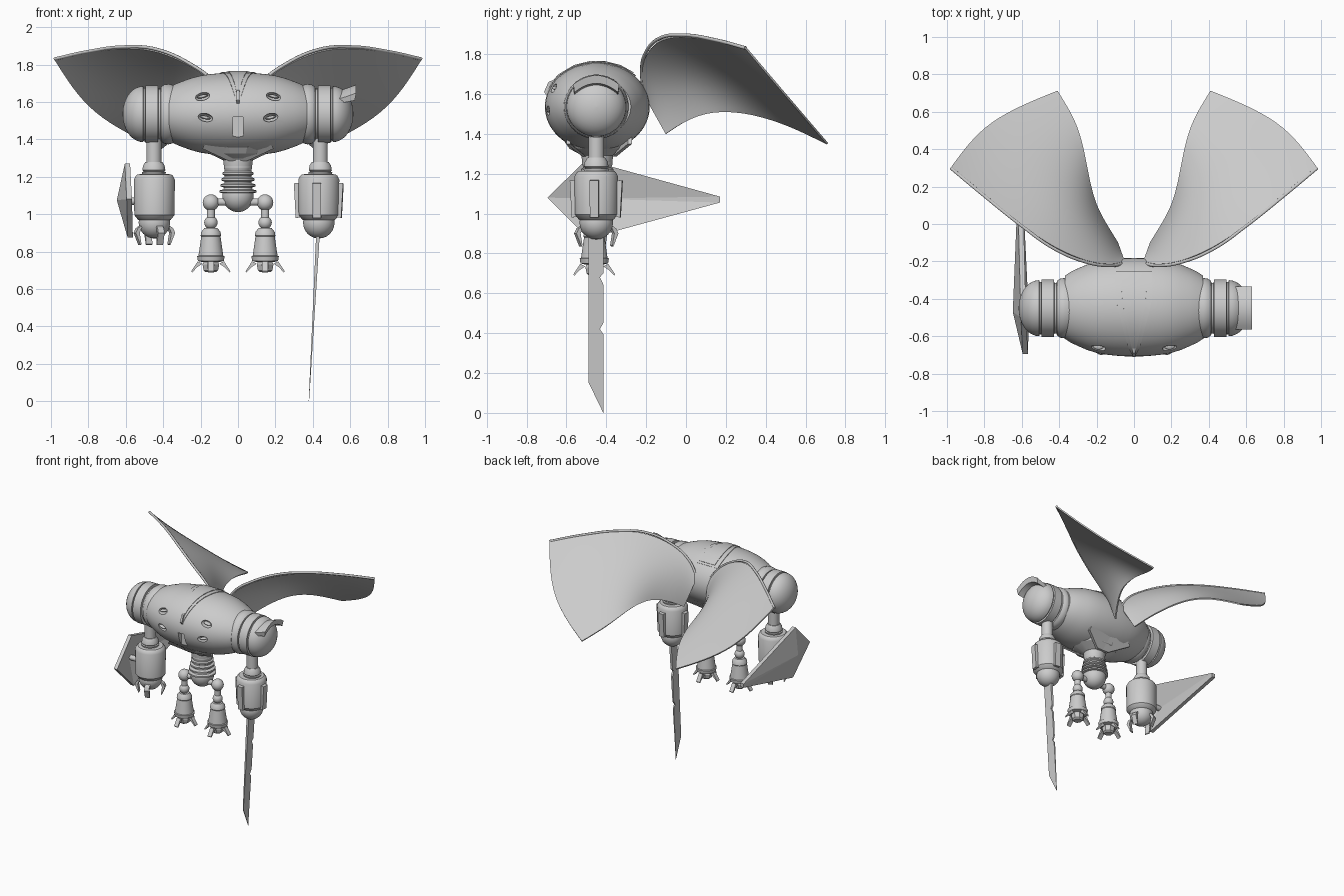
import bpy, bmesh, math
from mathutils import Vector, Matrix

if "Cube" in bpy.data.objects:
    bpy.data.objects.remove(bpy.data.objects["Cube"])

YC = -0.445   # depth of the main body axis
ZC = 1.535    # height of the shoulder axis


def smooth(me, angle=35):
    me.shade_smooth()
    me.set_sharp_from_angle(angle=math.radians(angle))


def make(name, verts, faces, angle=35):
    me = bpy.data.meshes.new(name)
    me.from_pydata([tuple(v) for v in verts], [], faces)
    bm = bmesh.new()
    bm.from_mesh(me)
    bmesh.ops.remove_doubles(bm, verts=bm.verts, dist=1e-5)
    bmesh.ops.recalc_face_normals(bm, faces=bm.faces)
    bm.to_mesh(me)
    bm.free()
    smooth(me, angle)
    ob = bpy.data.objects.new(name, me)
    bpy.context.collection.objects.link(ob)
    return ob


def apply_mods(ob, angle=35):
    dg = bpy.context.evaluated_depsgraph_get()
    me = bpy.data.meshes.new_from_object(ob.evaluated_get(dg))
    ob.modifiers.clear()
    ob.data = me
    smooth(me, angle)


def grid_faces(rows, cols, close=False):
    n = cols if close else cols - 1
    return [(i * cols + j, i * cols + (j + 1) % cols, (i + 1) * cols + (j + 1) % cols, (i + 1) * cols + j)
            for i in range(rows - 1) for j in range(n)]


def lathe(name, prof, loc, axis='z', segs=32, sx=1, sy=1, flip=1, angle=35):
    """Revolve (height, radius) pairs around z or x; the ends are capped."""
    vs = []
    for h, r in prof:
        for k in range(segs):
            a = 2 * math.pi * (k + .5) / segs
            c, s = r * math.cos(a) * sx, r * math.sin(a) * sy
            vs.append(Vector(loc) + Vector((c, s, h) if axis == 'z' else (h * flip, c, s)))
    n = len(prof)
    fs = grid_faces(n, segs, True) + [tuple(range(segs)), tuple(range((n - 1) * segs, n * segs))]
    return make(name, vs, fs, angle)


def ball(name, loc, r, scale=(1, 1, 1)):
    prof = [(-r * math.cos(math.pi * i / 12) * scale[2], max(r * math.sin(math.pi * i / 12), 1e-4)) for i in range(13)]
    return lathe(name, prof, loc, segs=24, sx=scale[0], sy=scale[1])


def prism(name, pts, depth, mat=Matrix()):
    """Extrude an outline of 3D points along a depth vector."""
    n = len(pts)
    vs = [mat @ Vector(p) for p in pts] + [mat @ (Vector(p) + Vector(depth)) for p in pts]
    fs = [tuple(range(n)), tuple(range(n, 2 * n))] + [(i, (i + 1) % n, n + (i + 1) % n, n + i) for i in range(n)]
    return make(name, vs, fs, 20)


def around(loc, deg):
    return Matrix.Translation(loc) @ Matrix.Rotation(math.radians(deg), 4, 'Z')


# Torso: barrel revolved around x
BODY = [(0, 1), (.05, .998), (.1, .985), (.15, .963), (.2, .93), (.25, .87), (.3, .79), (.34, .715), (.37, .64)]


def body_scale(x):
    x = abs(x)
    for (a, ra), (b, rb) in zip(BODY, BODY[1:]):
        if x <= b:
            return ra + (rb - ra) * (x - a) / (b - a)
    return .64


def body_point(x, deg, lift=1.0):
    a, s = math.radians(deg), body_scale(x) * lift
    return Vector((x, YC - .263 * s * math.sin(a), ZC + .222 * s * math.cos(a)))


prof = [(-x, r) for x, r in BODY[:0:-1]] + BODY
torso = lathe("torso", prof, (0, YC, ZC), 'x', 64, .263, .222)

# Eye sockets cut into the torso front, each with a lens
sockets = []
for s in (-1, 1):
    for x, deg, tilt in ((.19, 63, 12), (.175, 95, -12)):
        p = body_point(s * x, deg)
        c = ball("socket_cutter", (0, 0, 0), .04, (1, 1, .55))
        c.data.transform(Matrix.Translation(p) @ Matrix.Rotation(math.radians(s * tilt), 4, 'Y'))
        sockets.append(c)
        lens = ball("eye_lens", (0, 0, 0), .03, (1, .7, .3))
        lens.data.transform(Matrix.Translation(p + Vector((0, .014, 0))) @ Matrix.Rotation(math.radians(s * tilt), 4, 'Y'))
sockets.append(prism("vent_cutter", [(-.026, -.75, 1.41), (.026, -.75, 1.41), (.026, -.75, 1.52), (-.026, -.75, 1.52)], (0, .085, 0)))
for c in sockets:
    m = torso.modifiers.new("cut", 'BOOLEAN')
    m.operation, m.object, m.solver = 'DIFFERENCE', c, 'EXACT'
apply_mods(torso)
for c in sockets:
    bpy.data.objects.remove(c)


# Crest plates following the torso from the back over to the beak
def crest(name, stations, lift):
    vs = []
    for deg, w in stations:
        vs.append(body_point(-w, deg, .96))
        vs += [body_point(w * t, deg, lift) for t in (-1, -.5, 0, .5, 1)]
        vs.append(body_point(w, deg, .96))
    n = len(stations)
    return make(name, vs, grid_faces(n, 7) + [tuple(range(7)), tuple(range(7 * n - 7, 7 * n))])


crest("crest", [(-46, .095), (-30, .1), (-15, .098), (0, .088), (15, .07), (30, .053), (48, .035), (62, .02), (74, .006)], 1.025)
crest("crest_inlay", [(-42, .065), (-25, .068), (-8, .062), (8, .05), (25, .035), (45, .018), (60, .008)], 1.045)
prism("beak", [(0, -.64, 1.68), (0, -.69, 1.66), (0, -.712, 1.61), (0, -.69, 1.58)], (.016, 0, 0), Matrix.Translation((-.008, 0, 0)))

# Belly plates and segmented waist
lathe("belly_plate", [(1.29, .45), (1.325, .85), (1.36, 1), (1.40, 1)], (0, YC, 0), segs=12, sx=.19, sy=.17, angle=15)
for s in (-1, 1):
    for y0, y1 in ((-.60, -.52), (-.29, -.37)):
        prism("belly_flap", [(0, y1, 1.285), (s * .05, y1, 1.285), (s * .19, y0, 1.35), (s * .17, y0, 1.39), (0, y0, 1.36)],
              (0, .02, 0))
lathe("waist_collar", [(1.25, .06), (1.25, .075), (1.29, .08), (1.31, .08)], (0, YC, 0))
ribs = []
for i in range(5):
    z, r = 1.11 + i * .032, .1 - i * .006
    ribs += [(z, .072), (z + .006, r), (z + .017, r), (z + .024, .072)]
lathe("ribbed_waist", ribs, (0, YC, 0))
ball("pelvis", (0, YC, 1.1), .085, (1, 1, 1.05))

for s, side in ((-1, "left"), (1, "right")):
    # Shoulder: inner cup, band and outer dome
    dome = [(.507 + .11 * math.sin(t), max(.15 * math.cos(t), 1e-4)) for t in [i * math.pi / 18 for i in range(10)]]
    lathe(side + "_shoulder", [(.33, .13), (.345, .155), (.37, .162), (.395, .158), (.412, .146), (.414, .136), (.426, .136),
          (.428, .154), (.495, .154), (.496, .14), (.505, .14)] + dome, (0, YC - .005, ZC), 'x', 48, flip=s)
    # Arm
    ax = .44 if s > 0 else .45
    loc = (s * ax, -.45, 0)
    lathe(side + "_upper_arm", [(1.24, .04), (1.42, .04)], loc, segs=24)
    lathe(side + "_elbow", [(1.2, .06), (1.225, .065), (1.228, .055), (1.235, .062), (1.26, .058), (1.28, .045)], loc, segs=24)
    fl = (s * (.432 if s > 0 else .447), -.45, 0)
    lathe(side + "_forearm", [(.965, .075), (.97, .088), (.995, .108), (1.185, .11), (1.205, .1), (1.213, .09), (1.215, .05)], fl)
    ball(side + "_wrist", (fl[0], fl[1], .955), .085)

    # Leg: hip pin, thigh, knee, flared shin, foot and toes
    lx, ly = s * .145, -.46
    lathe(side + "_hip_pin", [(.05, .02), (.145, .02)], (0, ly, 1.065), 'x', 16, flip=s)
    ball(side + "_hip_joint", (lx, ly, 1.062), .044)
    lathe(side + "_thigh", [(.96, .022), (1.04, .022)], (lx, ly, 0), segs=16)
    ball(side + "_knee", (lx, ly, .955), .036)
    lathe(side + "_shin", [(.745, .05), (.75, .07), (.775, .074), (.778, .067), (.88, .052), (.885, .055), (.905, .052), (.925, .036)],
          (lx, ly, 0), segs=24)
    lathe(side + "_foot", [(.69, .03), (.7, .042), (.73, .048), (.75, .04)], (lx, ly, 0), segs=8, angle=15)
    for deg in (0, 90, 180, 270):
        prism(side + "_toe", [(.045, -.016, .735), (.07, -.016, .748), (.105, -.016, .695), (.1, -.016, .688), (.075, -.016, .715)],
              (0, .032, 0), around((lx, ly, 0), deg))

    # Wing: leading, middle and trailing rows, subdivided and thickened
    lead = [(.05, -.21, 1.60), (.13, -.222, 1.71), (.25, -.205, 1.80), (.43, -.13, 1.88), (.6, -.01, 1.895), (.8, .15, 1.87), (.98, .3, 1.83)]
    trail = [(.09, -.1, 1.40), (.14, -.02, 1.455), (.21, .1, 1.51), (.245, .25, 1.515), (.27, .4, 1.485), (.31, .55, 1.43), (.41, .71, 1.35)]
    rows = [[], [], []]
    for i, (a, b) in enumerate(zip(lead, trail)):
        a, b, t = Vector(a), Vector(b), i / 6
        bulge = Vector((-.014, .026, .034)) * math.sin(math.pi * t) + Vector((.1, .05, -.06)) * t ** 3
        rows[0].append(a)
        rows[1].append((a + b) / 2 + bulge)
        rows[2].append(b)
    vs = [(s * v.x, v.y, v.z) for r in rows for v in r]
    wing = make(side + "_wing", vs, grid_faces(3, 7))
    sub = wing.modifiers.new("sub", 'SUBSURF')
    sub.levels = sub.render_levels = 3
    sub.boundary_smooth = 'PRESERVE_CORNERS'
    sol = wing.modifiers.new("thick", 'SOLIDIFY')
    sol.thickness, sol.offset = .01, 0
    apply_mods(wing)
    # Wing leading rim
    cu = bpy.data.curves.new(side + "_wing_rim", 'CURVE')
    cu.dimensions, cu.bevel_depth, cu.bevel_resolution, cu.use_fill_caps = '3D', .009, 2, True
    sp = cu.splines.new('BEZIER')
    sp.bezier_points.add(len(lead) - 1)
    for bp, v in zip(sp.bezier_points, lead):
        bp.co = (s * v[0], v[1], v[2])
        bp.handle_left_type = bp.handle_right_type = 'AUTO'
    bpy.context.collection.objects.link(bpy.data.objects.new(side + "_wing_rim", cu))

# Right pauldron: arched plate over the outer shoulder
vs = []
for x, top, th in ((.51, 1.655, .03), (.575, 1.672, .03), (.632, 1.693, .04)):
    arc = [(-.115 + .23 * i / 10, 1 - ((i - 5) / 5) ** 2) for i in range(11)]
    vs += [(x, -.45 + u, top - .045 + .045 * v) for u, v in arc]
    vs += [(x - .008, -.45 + u * .95, top - .045 - th + .045 * v) for u, v in reversed(arc)]
make("right_pauldron", vs, grid_faces(3, 22, True) + [tuple(range(22)), tuple(range(44, 66))], 30)

# Right forearm panels
for deg in (-5, 85, 175, 265):
    prism("forearm_panel", [(.09, -.022, .985), (.122, -.022, .98), (.132, -.022, 1.165), (.09, -.022, 1.17)], (0, .044, 0),
          around((.432, -.45, 0), deg))

# Right blade: notched edge, tapering to a point and leaning inward
edge = [(-.49, .92), (-.49, .155), (-.415, .0), (-.415, .395), (-.432, .42), (-.415, .45), (-.415, .645), (-.432, .68), (-.415, .70), (-.415, .92)]
n = len(edge)
vs = []
for sgn in (-1, 1):
    vs += [(.379 + .05 * z / .92 + sgn * (.001 + .009 * z / .92), y, z) for y, z in edge]
make("right_blade", vs, [tuple(range(n)), tuple(range(n, 2 * n))] + [(i, (i + 1) % n, n + (i + 1) % n, n + i) for i in range(n)], 20)

# Left hand claws
for deg in (20, 110, 200, 290):
    prism("hand_claw", [(.07, -.018, .945), (.1, -.018, .925), (.112, -.018, .9), (.085, -.018, .835), (.08, -.018, .84), (.09, -.018, .9)],
          (0, .036, 0), around((-.447, -.45, 0), deg))

# Left shield: ridged kite with a mounting strut
kite = [(-.595, -.695, 1.08), (-.605, -.50, 1.27), (-.622, .17, 1.085), (-.622, .17, 1.055), (-.59, -.49, .875), (-.648, -.47, 1.075)]
vs = kite + [(x + .028, y, z) for x, y, z in kite]
fs = []
for i in range(5):
    j = (i + 1) % 5
    fs += [(i, j, 5), (6 + i, 6 + j, 11), (i, j, 6 + j, 6 + i)]
make("left_shield", vs, fs, 10)
lathe("shield_strut", [(.53, .02), (.635, .02)], (0, -.45, 1.07), 'x', 16, flip=-1)
